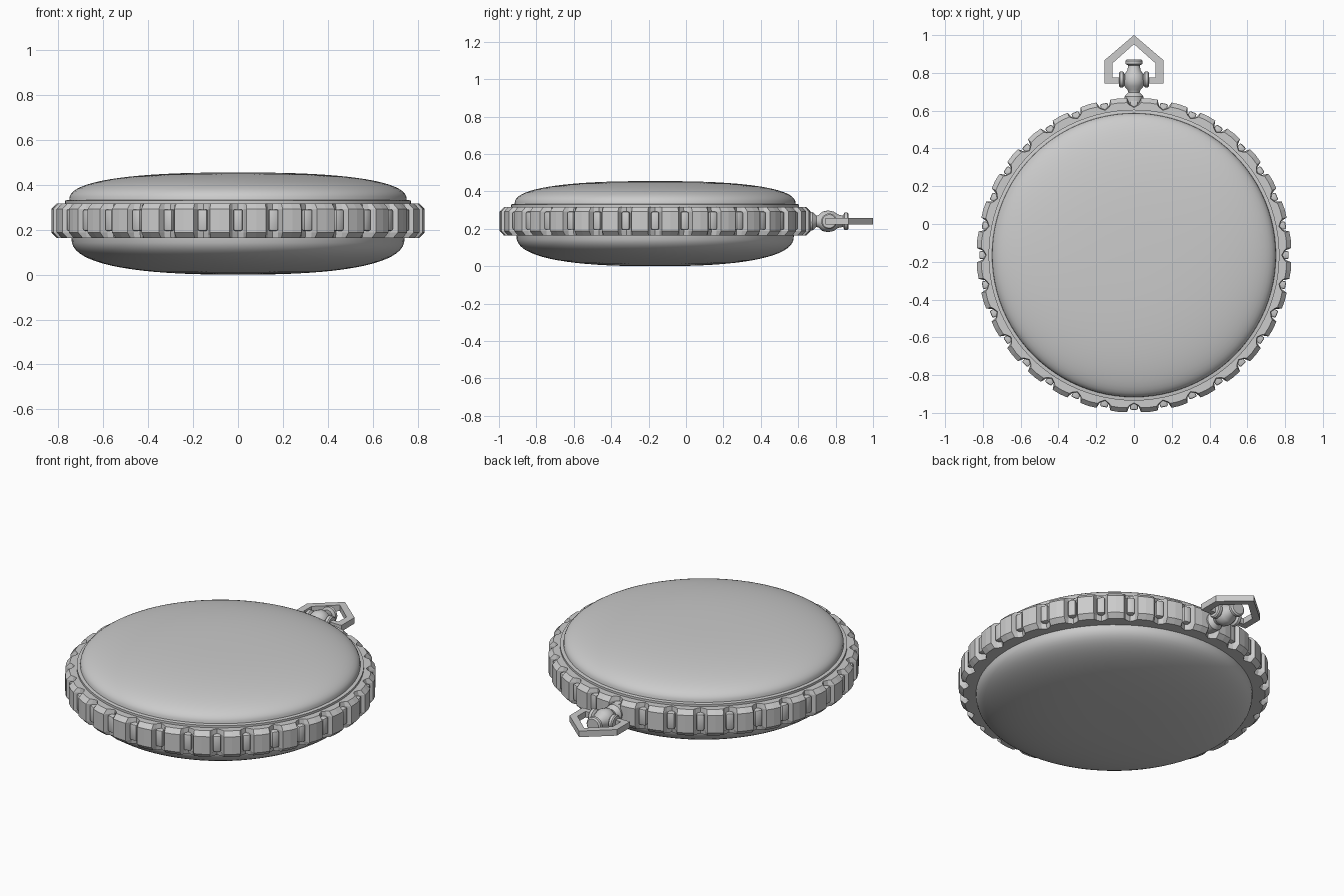
import bpy, bmesh
from math import pi, sin, cos, radians
from mathutils import Matrix, Vector

cube = bpy.data.objects.get("Cube")
if cube:
    bpy.data.objects.remove(cube)

CY = -0.165       # case centre along y
AXIS_Z = 0.24     # height of the crown axis
TEETH = 32

metal = bpy.data.materials.new("plain_grey_metal")
metal.use_nodes = True
colour = (0.6, 0.6, 0.6, 1)
metal.diffuse_color = colour
metal.node_tree.nodes["Principled BSDF"].inputs["Base Color"].default_value = colour


def finish(bm, name, smooth=None):
    bmesh.ops.remove_doubles(bm, verts=bm.verts, dist=1e-5)
    bmesh.ops.recalc_face_normals(bm, faces=bm.faces)
    mesh = bpy.data.meshes.new(name)
    bm.to_mesh(mesh)
    bm.free()
    mesh.materials.append(metal)
    ob = bpy.data.objects.new(name, mesh)
    bpy.context.collection.objects.link(ob)
    if smooth:
        bpy.ops.object.select_all(action='DESELECT')
        bpy.context.view_layer.objects.active = ob
        ob.select_set(True)
        bpy.ops.object.shade_smooth_by_angle(angle=radians(smooth))
    return ob


def lathe(name, profile, steps, matrix, smooth=35):
    """Spin (radius, height) points about z, then place the result."""
    bm = bmesh.new()
    verts = [bm.verts.new((r, 0, h)) for r, h in profile]
    edges = [bm.edges.new(pair) for pair in zip(verts, verts[1:])]
    bmesh.ops.spin(bm, geom=verts + edges, cent=(0, 0, 0), axis=(0, 0, 1),
                   angle=2 * pi, steps=steps, use_merge=True)
    bmesh.ops.transform(bm, matrix=matrix, verts=bm.verts)
    return finish(bm, name, smooth)


def dome(radius, rim_z, pole_z, power=2.5, rings=18):
    pts = []
    for i in range(rings + 1):
        t = i / rings * pi / 2
        pts.append((radius * cos(t) ** (2 / power) if i < rings else 0,
                    rim_z + (pole_z - rim_z) * sin(t) ** (2 / power)))
    return pts


case = Matrix.Translation((0, CY, 0))

# Domed covers and the thin lip under the upper one
lathe("upper_cover", dome(0.752, 0.33, 0.455), 96, case)
lathe("lower_cover", dome(0.742, 0.165, 0.0), 96, case)
lathe("cover_lip", [(0.74, 0.30), (0.77, 0.30), (0.77, 0.33), (0.755, 0.333), (0.74, 0.333)],
      96, case, 30)

# Toothed bezel: the section changes with angle inside each tooth pitch
pitch = 2 * pi / TEETH
tooth = [(0.0, 0.785, 0.782), (0.15, 0.80, 0.795), (0.23, 0.832, 0.808),
         (0.5, 0.834, 0.81), (0.77, 0.832, 0.808), (0.85, 0.80, 0.795)]
bm = bmesh.new()
rows = []
for k in range(TEETH):
    for f, outer, edge in tooth:
        a = (k + f) * pitch
        section = [(0.72, 0.163), (edge, 0.163), (outer, 0.188),
                   (outer, 0.292), (edge, 0.317), (0.72, 0.317)]
        rows.append([bm.verts.new((r * sin(a), CY + r * cos(a), z)) for r, z in section])
for a, b in zip(rows, rows[1:] + rows[:1]):
    for j in range(len(a)):
        n = (j + 1) % len(a)
        bm.faces.new((a[j], a[n], b[n], b[j]))
finish(bm, "toothed_bezel")

# Rounded pegs sitting in the gaps between teeth
bm = bmesh.new()
for k in range(TEETH):
    new = bmesh.ops.create_cube(bm, size=1)["verts"]
    place = (case @ Matrix.Rotation(k * pitch, 4, 'Z')
             @ Matrix.Translation((0, 0.787, 0.243)) @ Matrix.Diagonal((0.042, 0.064, 0.096, 1)))
    bmesh.ops.transform(bm, matrix=place, verts=new)
bmesh.ops.bevel(bm, geom=bm.edges[:], offset=0.008, segments=2, affect='EDGES', profile=0.5)
finish(bm, "bezel_pegs", 40)

# Crown: neck, hub and capped post along +y
along_y = Matrix.Translation((0, 0, AXIS_Z)) @ Matrix.Rotation(-pi / 2, 4, 'X')
lathe("crown_stem", [(0, 0.60), (0.05, 0.60), (0.05, 0.675), (0.042, 0.685), (0.03, 0.697),
                     (0.034, 0.71), (0.052, 0.73), (0.058, 0.76), (0.052, 0.79),
                     (0.036, 0.812), (0.03, 0.84), (0.046, 0.847), (0.046, 0.863),
                     (0.038, 0.87), (0, 0.87)], 24, along_y)

# Cross axle with a washer on each side of the hub
along_x = Matrix.Translation((0, 0.765, AXIS_Z)) @ Matrix.Rotation(pi / 2, 4, 'Y')
half = [(0, 0.08), (0.036, 0.08), (0.042, 0.074), (0.042, 0.058), (0.03, 0.05)]
lathe("cross_axle", half + [(r, -h) for r, h in reversed(half)], 20, along_x)

# House-shaped chain link
outer = [(-0.155, 0.745), (0.155, 0.745), (0.155, 0.868), (0, 1.0), (-0.155, 0.868)]
inner = [(-0.115, 0.775), (0.115, 0.775), (0.115, 0.85), (0, 0.952), (-0.115, 0.85)]
bm = bmesh.new()
loops = [[bm.verts.new((x, y, AXIS_Z + dz)) for x, y in pts]
         for pts, dz in ((outer, -0.018), (outer, 0.018), (inner, 0.018), (inner, -0.018))]
for a, b in zip(loops, loops[1:] + loops[:1]):
    for j in range(5):
        n = (j + 1) % 5
        bm.faces.new((a[j], a[n], b[n], b[j]))
finish(bm, "chain_link")
